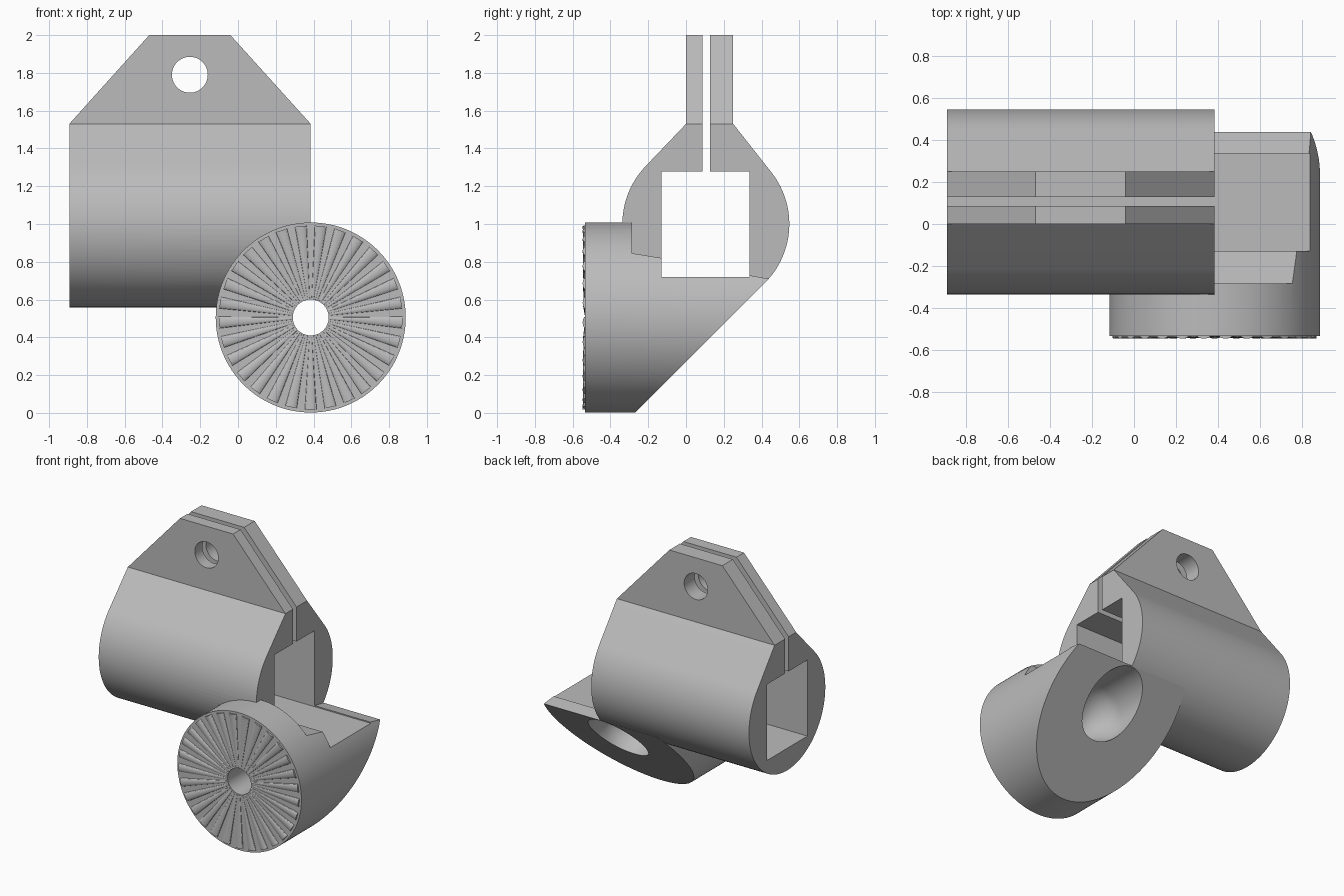
import bpy, bmesh
from math import sin, cos, pi, radians, atan2, acos, hypot
from mathutils import Matrix, Vector

if "Cube" in bpy.data.objects:
    bpy.data.objects.remove(bpy.data.objects["Cube"])

grey = bpy.data.materials.new("plain grey")
grey.use_nodes = True
grey.diffuse_color = (0.5, 0.5, 0.5, 1)
grey.node_tree.nodes["Principled BSDF"].inputs["Base Color"].default_value = (0.5, 0.5, 0.5, 1)


def finish(name, bm):
    bmesh.ops.recalc_face_normals(bm, faces=bm.faces[:])
    mesh = bpy.data.meshes.new(name)
    bm.to_mesh(mesh)
    bm.free()
    mesh.materials.append(grey)
    ob = bpy.data.objects.new(name, mesh)
    bpy.context.collection.objects.link(ob)
    return ob


def prism(name, points, axis, lo, hi):
    """Extrude a (y, z) outline along x, or an (x, z) outline along y."""
    bm = bmesh.new()
    put = (lambda a, b, t: (t, a, b)) if axis == "x" else (lambda a, b, t: (a, t, b))
    face = bm.faces.new([bm.verts.new(put(a, b, lo)) for a, b in points])
    ext = bmesh.ops.extrude_face_region(bm, geom=[face])
    shift = Vector(put(0, 0, hi - lo))
    bmesh.ops.translate(bm, vec=shift, verts=[v for v in ext["geom"] if isinstance(v, bmesh.types.BMVert)])
    return finish(name, bm)


def lathe(name, profile, x, z, sides=96):
    """Closed solid turned about a y axis from (y, radius) pairs."""
    bm = bmesh.new()
    rings = [[bm.verts.new((x + r * cos(2 * pi * i / sides), y, z + r * sin(2 * pi * i / sides)))
              for i in range(sides)] for y, r in profile]
    for a, b in zip(rings, rings[1:]):
        for i in range(sides):
            j = (i + 1) % sides
            bm.faces.new((a[i], a[j], b[j], b[i]))
    bm.faces.new(rings[0])
    bm.faces.new(rings[-1])
    return finish(name, bm)


def combine(ob, other, operation):
    mod = ob.modifiers.new("cut", "BOOLEAN")
    mod.operation = operation
    mod.solver = "EXACT"
    mod.object = other
    bpy.context.view_layer.objects.active = ob
    bpy.ops.object.modifier_apply(modifier=mod.name)
    bpy.data.objects.remove(other)


# Clamp outline: round barrel with tangent shoulders rising to two ears
CY, CZ, R = 0.105, 1.0, 0.442
EAR_L, EAR_R, SHOULDER = 0.0, 0.25, 1.53


def tangent(y, side):
    dy, dz = y - CY, SHOULDER - CZ
    return atan2(dz, dy) + side * acos(R / hypot(dy, dz))


start, end = tangent(EAR_L, 1), tangent(EAR_R, -1) + 2 * pi
steps = 72
outline = [(CY + R * cos(start + (end - start) * i / steps),
            CZ + R * sin(start + (end - start) * i / steps)) for i in range(steps + 1)]
outline += [(EAR_R, SHOULDER), (EAR_R, 2), (EAR_L, 2), (EAR_L, SHOULDER)]
body = prism("clamp_body", outline, "x", -1.1, 0.6)

# Sloping ear ends
combine(body, prism("silhouette", [(-0.893, 0.3), (0.385, 0.3), (0.385, SHOULDER), (-0.04, 2.0),
                                   (-0.04, 2.1), (-0.47, 2.1), (-0.47, 2.0), (-0.893, SHOULDER)],
                    "y", -1, 1), "INTERSECT")

# Angled arm: a cylinder trimmed by a side outline
HX, HZ, HR, FACE = 0.385, 0.505, 0.503, -0.534
arm = lathe("arm", [(FACE, HR), (0.7, HR)], HX, HZ, 128)
combine(arm, prism("arm_outline", [(-0.7, -0.1), (-0.7, 1.1), (-0.285, 1.1), (-0.285, 0.845),
                                   (-0.13, 0.82), (-0.13, 0.72), (0.337, 0.72), (0.337, 0.728),
                                   (0.44, 0.71), (-0.37, -0.1)], "x", -0.5, 1.2), "INTERSECT")
combine(body, arm, "UNION")

# Square tube opening and clamping slot
combine(body, prism("square_bore", [(-0.13, 0.72), (0.337, 0.72), (0.337, 1.277), (-0.13, 1.277)],
                    "x", -1.2, 0.7), "DIFFERENCE")
combine(body, prism("slot", [(0.087, 1.2), (0.128, 1.2), (0.128, 2.2), (0.087, 2.2)],
                    "x", -1.2, 0.7), "DIFFERENCE")

# Ear bolt hole, and arm pivot hole that flares towards the back
combine(body, lathe("ear_hole", [(-0.2, 0.095), (0.5, 0.095)], -0.255, 1.79, 48), "DIFFERENCE")
flare = [(-0.2 + 0.3 * i / 8, 0.095 + 0.105 * (1 - cos(pi * i / 8)) / 2) for i in range(9)]
combine(body, lathe("pivot_hole", [(-0.7, 0.095)] + flare + [(0.6, 0.2)], HX, HZ, 64), "DIFFERENCE")

# Radial grip ridges: flattened tapered rods half sunk in the front disc
TEETH = 29
bm = bmesh.new()
for i in range(TEETH):
    turn = Matrix.Rotation(2 * pi * i / TEETH, 4, "Y")
    place = (Matrix.Translation((HX, FACE, HZ)) @ turn @ Matrix.Diagonal((1, 0.42, 1, 1))
             @ Matrix.Translation((0, 0, -0.293)))
    bmesh.ops.create_cone(bm, cap_ends=True, segments=16, radius1=0.031, radius2=0.006,
                          depth=0.386, matrix=place)
ridges = finish("grip_ridges", bm)

for ob in (body, ridges):
    bpy.ops.object.select_all(action="DESELECT")
    ob.select_set(True)
    bpy.context.view_layer.objects.active = ob
    bpy.ops.object.shade_smooth_by_angle(angle=radians(30))
